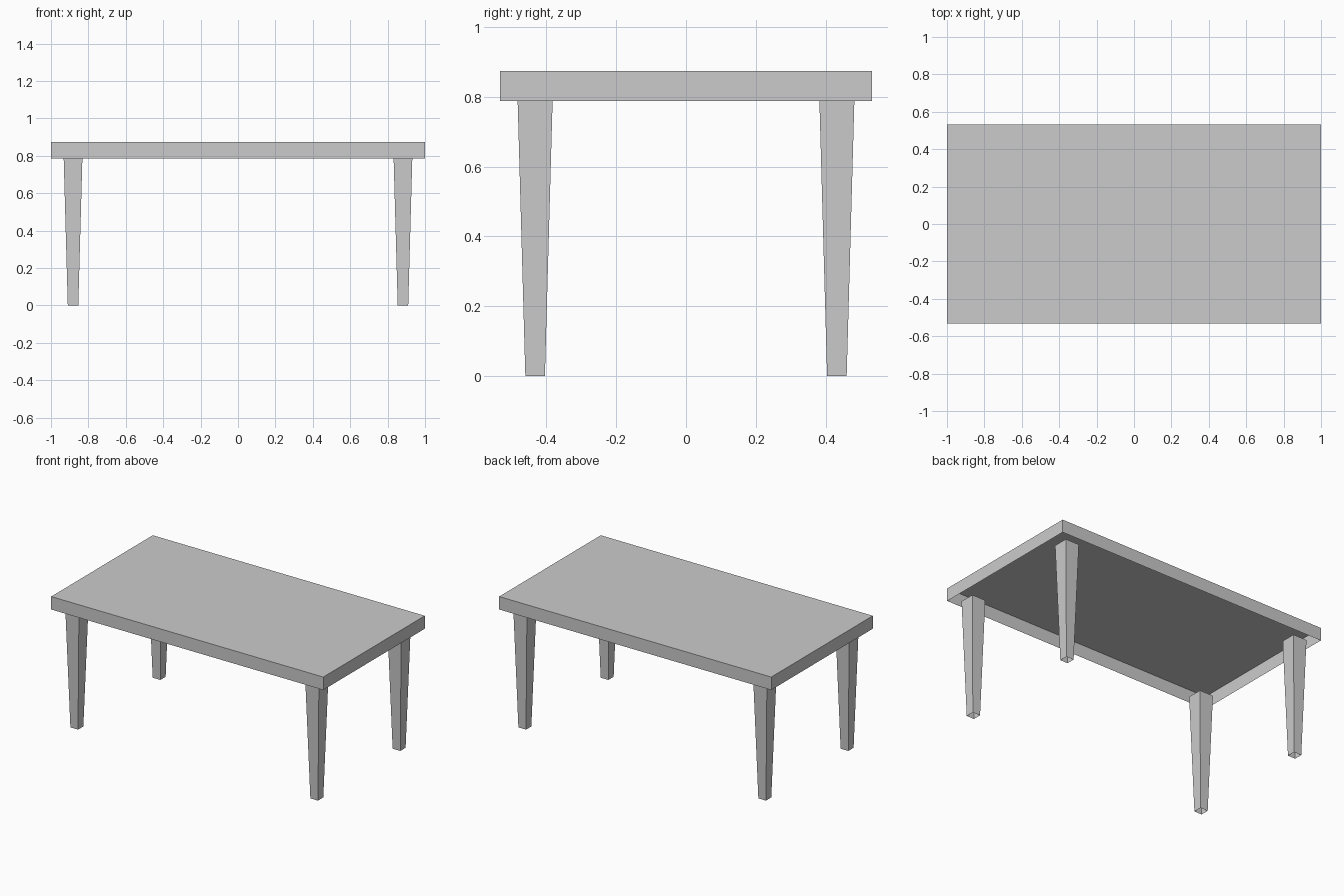
import bpy
import bmesh

if "Cube" in bpy.data.objects:
    bpy.data.objects.remove(bpy.data.objects["Cube"])

TOP_Z, UNDER_Z = 0.873, 0.787


def tapered_shell(name, centre, z0, half0, z1, half1, cap_top):
    """Four-sided shell from a lower to an upper rectangle, open below."""
    bm = bmesh.new()
    cx, cy = centre
    rings = []
    for z, (hx, hy) in ((z0, half0), (z1, half1)):
        rings.append([bm.verts.new((cx + sx * hx, cy + sy * hy, z))
                      for sx, sy in ((-1, -1), (1, -1), (1, 1), (-1, 1))])
    low, high = rings
    for i in range(4):
        j = (i + 1) % 4
        bm.faces.new((low[i], low[j], high[j], high[i]))
    if cap_top:
        bm.faces.new(high)
    mesh = bpy.data.meshes.new(name)
    bm.to_mesh(mesh)
    bm.free()
    obj = bpy.data.objects.new(name, mesh)
    bpy.context.collection.objects.link(obj)
    return obj


# Table top: a slab with a hollow, open underside
tapered_shell("table_top", (0, 0), UNDER_Z, (1.0, 0.533), TOP_Z, (1.0, 0.533), True)

# Four tapered legs, open at the foot and under the top
for y_name, sy in (("front", -1), ("back", 1)):
    for x_name, sx in (("left", -1), ("right", 1)):
        tapered_shell(f"{y_name}_{x_name}_leg", (sx * 0.882, sy * 0.432),
                      0.0, (0.028, 0.028), UNDER_Z, (0.05, 0.05), False)
